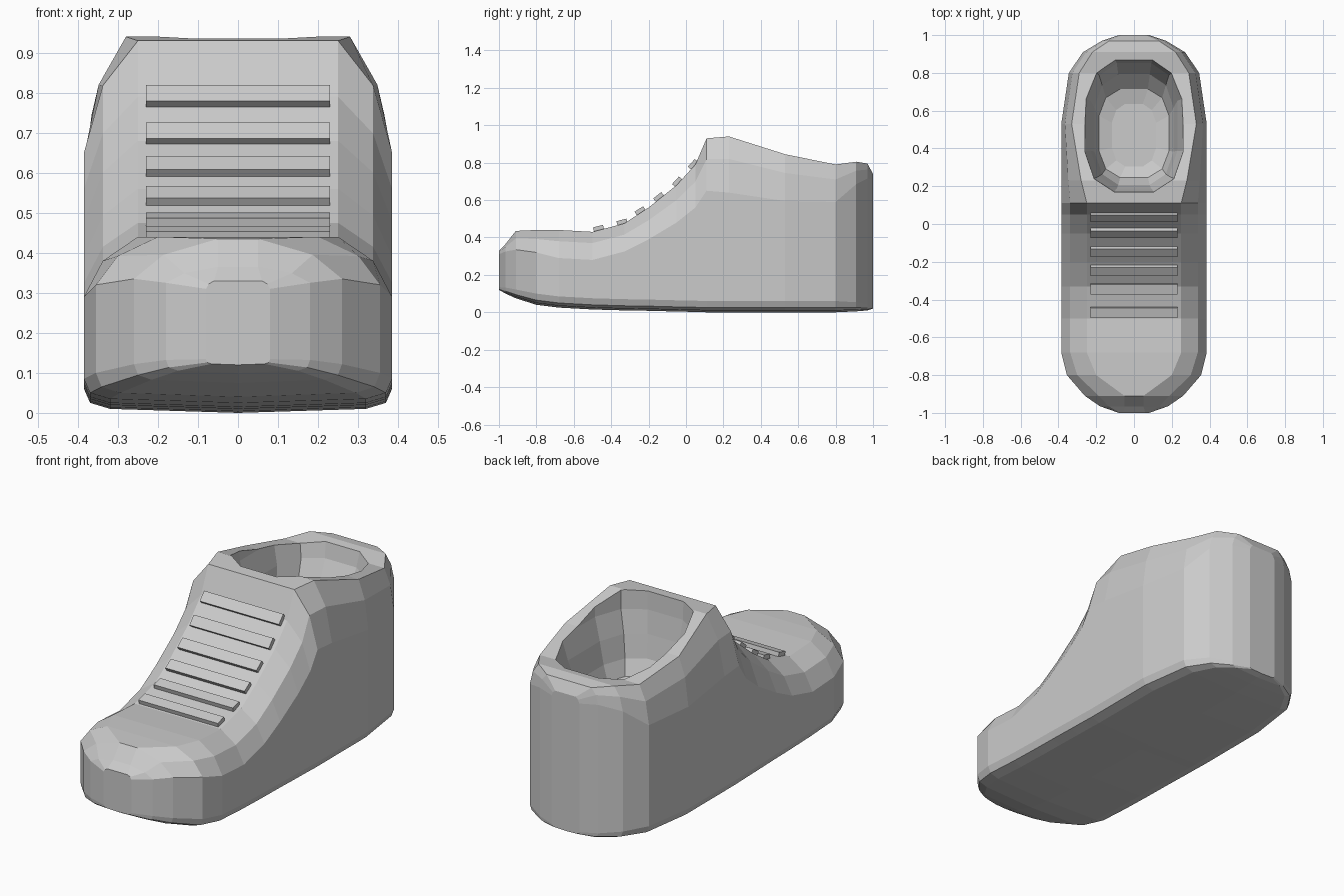
import bpy
import bmesh
import math
from mathutils import Matrix, Vector

default_cube = bpy.data.objects.get("Cube")
if default_cube:
    bpy.data.objects.remove(default_cube, do_unlink=True)

# One plain grey for everything
grey = bpy.data.materials.new("plain grey")
grey.use_nodes = True
grey.diffuse_color = (0.6, 0.6, 0.6, 1)
shader = next(n for n in grey.node_tree.nodes if n.type == 'BSDF_PRINCIPLED')
shader.inputs["Base Color"].default_value = grey.diffuse_color


def finish(name, bm):
    """Turn a bmesh into a flat shaded grey object."""
    bmesh.ops.recalc_face_normals(bm, faces=bm.faces)
    mesh = bpy.data.meshes.new(name)
    bm.to_mesh(mesh)
    bm.free()
    mesh.materials.append(grey)
    obj = bpy.data.objects.new(name, mesh)
    bpy.context.collection.objects.link(obj)
    return obj


def loft(name, rings):
    """Skin a list of equal-length closed rings and cap both ends."""
    bm = bmesh.new()
    loops = [[bm.verts.new(p) for p in ring] for ring in rings]
    for a, b in zip(loops, loops[1:]):
        for i in range(len(a)):
            j = (i + 1) % len(a)
            bm.faces.new((a[i], a[j], b[j], b[i]))
    bm.faces.new(loops[0])
    bm.faces.new(loops[-1])
    return finish(name, bm)


# Shoe stations from toe to heel:
# y, half width, sole height, top height, half width of top, shoulder drop
STATIONS = [
    (-1, .08, .12, .33, .06, .02),
    (-.965, .18, .1, .365, .05, .04),
    (-.91, .26, .075, .435, .05, .1),
    (-.8, .355, .04, .44, .2, .12),
    (-.68, .385, .025, .44, .25, .15),
    (-.5, .385, .015, .43, .25, .15),
    (-.33, .385, .01, .475, .25, .15),
    (-.2, .385, .008, .56, .25, .17),
    (-.05, .385, .004, .68, .25, .2),
    (.05, .385, .002, .79, .25, .23),
    (.11, .385, 0, .93, .25, .28),
    (.23, .385, 0, .94, .28, .3),
    (.53, .385, 0, .845, .33, .25),
    (.8, .345, 0, .79, .29, .2),
    (.91, .27, .005, .805, .22, .12),
    (.97, .17, .01, .795, .13, .08),
    (1, .08, .02, .74, .06, .03),
]


def section(y, w, base, top, tw, drop):
    """Closed cross-section mirrored about the centre plane."""
    lip = min(w * 0.15, 0.05)
    half = [(w * 0.83, base + lip * 0.2), (w * 0.96, base + lip * 0.5),
            (w, base + lip * 1.2), (w, (base + top - drop) / 2),
            (w, top - drop), (tw + (w - tw) * 0.65, top - drop * 0.4),
            (tw, top)]
    outline = [(0, base)] + half + [(0, top)] + [(-x, z) for x, z in reversed(half)]
    return [(x, y, z) for x, z in outline]


shoe = loft("shoe_body", [section(*s) for s in STATIONS])

# Foot opening: z, centre y, half width, half length
OPENING = [
    (.5, .47, .12, .17),
    (.52, .48, .19, .24),
    (.6, .5, .215, .3),
    (.72, .52, .235, .34),
    (.84, .525, .265, .36),
    (1.1, .525, .275, .37),
]


def rounded(v):
    return math.copysign(abs(v) ** 0.7, v)


def opening_ring(z, cy, hx, hy, count=12):
    angles = [math.tau * (i + 0.5) / count for i in range(count)]
    return [(hx * rounded(math.cos(a)), cy + hy * rounded(math.sin(a)), z)
            for a in angles]


cutter = loft("opening_cutter", [opening_ring(*r) for r in OPENING])
cutter.hide_render = True
cut = shoe.modifiers.new("foot opening", 'BOOLEAN')
cut.operation = 'DIFFERENCE'
cut.solver = 'EXACT'
cut.object = cutter
bpy.context.view_layer.objects.active = shoe
bpy.ops.object.modifier_apply(modifier=cut.name)
bpy.data.objects.remove(cutter, do_unlink=True)


def instep(y):
    """Height and slope angle of the top line at y."""
    for a, b in zip(STATIONS, STATIONS[1:]):
        if a[0] <= y <= b[0]:
            slope = (b[3] - a[3]) / (b[0] - a[0])
            return a[3] + slope * (y - a[0]), math.atan(slope)


# Lace bars lying on the instep
for number, y in enumerate((-.465, -.34, -.24, -.14, -.04, .045), 1):
    z, tilt = instep(y)
    turn = Matrix.Rotation(tilt, 4, 'X')
    centre = Vector((0, y, z)) + turn @ Vector((0, 0, 0.008))
    size = Matrix.Diagonal((0.46, 0.055, 0.028, 1))
    bm = bmesh.new()
    bmesh.ops.create_cube(bm, size=1, matrix=Matrix.Translation(centre) @ turn @ size)
    finish(f"lace_bar_{number}", bm)
